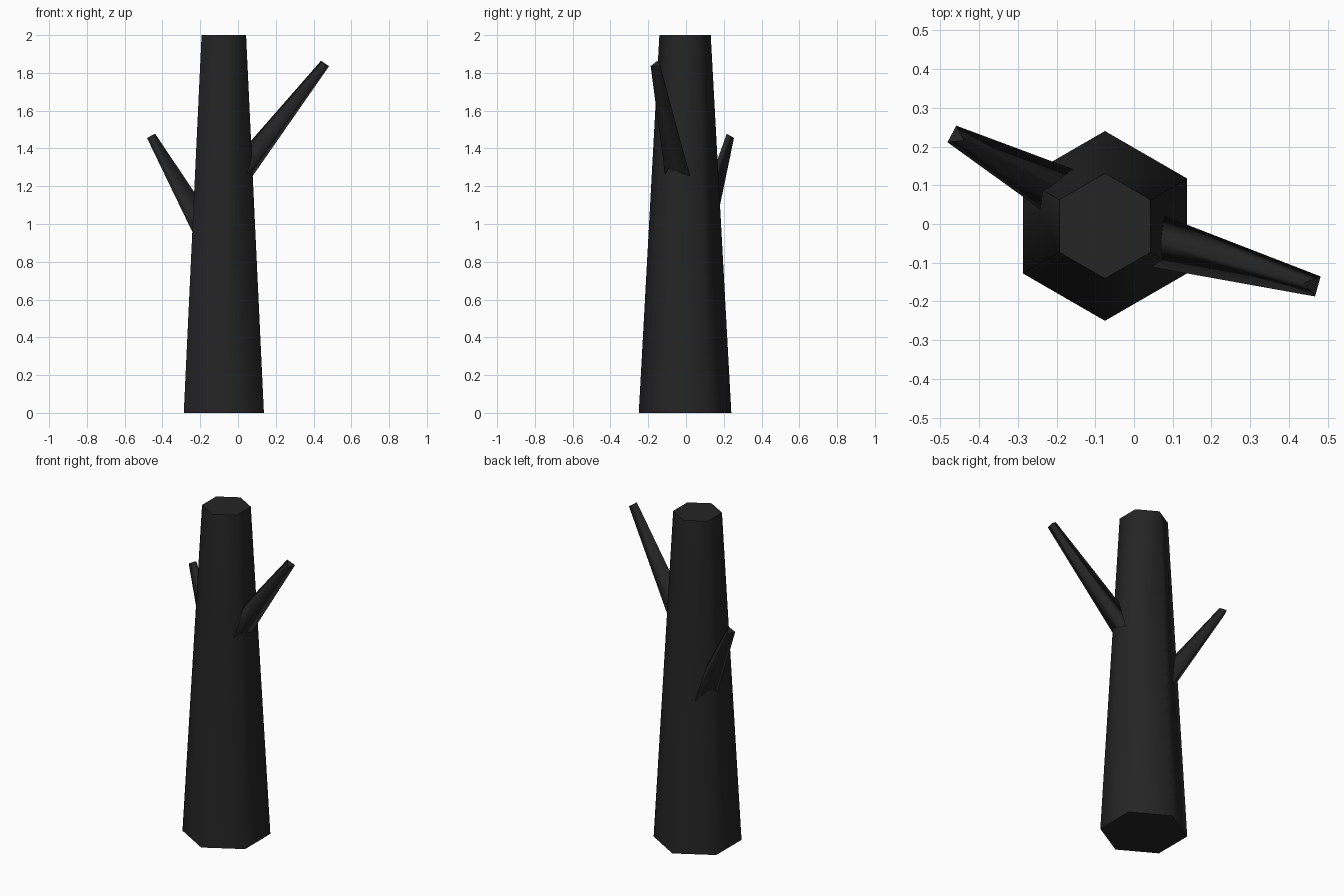
import bpy
import bmesh
from math import cos, sin, pi
from mathutils import Vector

cube = bpy.data.objects.get("Cube")
if cube:
    bpy.data.objects.remove(cube, do_unlink=True)

# Charred bark colour
bark = bpy.data.materials.new("charcoal_bark")
bark.use_nodes = True
colour = (0.018, 0.018, 0.018, 1)
bark.diffuse_color = colour
shader = bark.node_tree.nodes["Principled BSDF"]
shader.inputs["Base Color"].default_value = colour
shader.inputs["Roughness"].default_value = 0.9


def tapered_limb(name, start, end, r_start, r_end, sides):
    """Tapered prism from start to end, one corner facing up (or back)."""
    start, end = Vector(start), Vector(end)
    axis = (end - start).normalized()
    side = axis.cross(Vector((0, 0, 1)))
    side = side.normalized() if side.length > 0.01 else Vector((1, 0, 0))
    up = side.cross(axis)
    bm = bmesh.new()
    rings = []
    for centre, radius in ((start, r_start), (end, r_end)):
        angles = [2 * pi * i / sides for i in range(sides)]
        rings.append([bm.verts.new(centre + radius * (up * cos(a) + side * sin(a)))
                      for a in angles])
    low, high = rings
    bm.faces.new(low)
    bm.faces.new(high)
    # Smooth bark between flat cut ends
    for i in range(sides):
        j = (i + 1) % sides
        bm.faces.new((low[i], low[j], high[j], high[i])).smooth = True
    bmesh.ops.recalc_face_normals(bm, faces=bm.faces)
    mesh = bpy.data.meshes.new(name)
    bm.to_mesh(mesh)
    bm.free()
    mesh.materials.append(bark)
    obj = bpy.data.objects.new(name, mesh)
    bpy.context.collection.objects.link(obj)
    return obj


# Six-sided trunk
tapered_limb("trunk", (-0.075, -0.005, 0), (-0.075, -0.005, 2), 0.245, 0.136, 6)

# Three-sided bare branches, rooted inside the trunk
tapered_limb("left_branch", (0, -0.028, 1.24), (0.463, -0.158, 1.845), 0.082, 0.031, 3)
tapered_limb("right_branch", (-0.14, 0.056, 0.90), (-0.46, 0.227, 1.463), 0.081, 0.028, 3)
